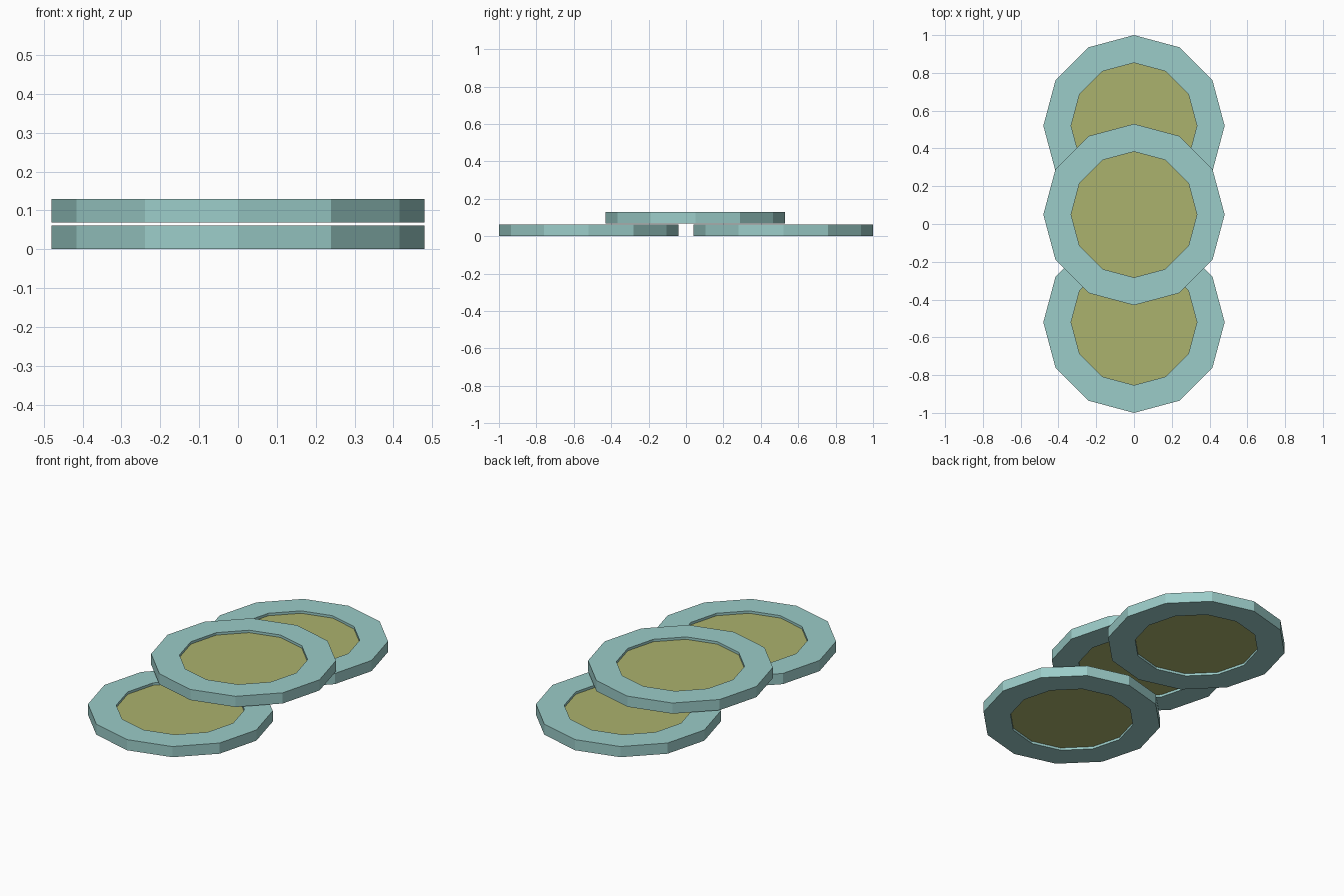
import bpy, bmesh, math

if "Cube" in bpy.data.objects:
    bpy.data.objects.remove(bpy.data.objects["Cube"])

SIDES = 12
R_OUT, R_IN = 0.48, 0.333
THICK, RECESS = 0.061, 0.014


def material(name, rgb):
    m = bpy.data.materials.new(name)
    m.diffuse_color = (*rgb, 1.0)
    m.use_nodes = True
    m.node_tree.nodes["Principled BSDF"].inputs["Base Color"].default_value = m.diffuse_color
    return m


teal = material("pale teal", (0.328, 0.604, 0.578))
olive = material("olive yellow", (0.407, 0.445, 0.153))


def finish(name, bm, mat, loc):
    bmesh.ops.recalc_face_normals(bm, faces=bm.faces)
    mesh = bpy.data.meshes.new(name)
    bm.to_mesh(mesh)
    bm.free()
    mesh.materials.append(mat)
    ob = bpy.data.objects.new(name, mesh)
    ob.location = loc
    bpy.context.collection.objects.link(ob)


def coin(name, y, z):
    # raised rim: rectangular section swept around the axis
    bm = bmesh.new()
    section = [(R_IN, 0), (R_OUT, 0), (R_OUT, THICK), (R_IN, THICK)]
    loops = []
    for i in range(SIDES):
        a = 2 * math.pi * i / SIDES
        loops.append([bm.verts.new((r * math.cos(a), r * math.sin(a), h))
                      for r, h in section])
    for i in range(SIDES):
        p, q = loops[i], loops[(i + 1) % SIDES]
        for k in range(4):
            n = (k + 1) % 4
            bm.faces.new((p[k], q[k], q[n], p[n]))
    finish(name + "_rim", bm, teal, (0, y, z))

    # recessed disc, sunk on both sides
    bm = bmesh.new()
    rings = []
    for h in (RECESS, THICK - RECESS):
        ring = [bm.verts.new((R_IN * math.cos(2 * math.pi * i / SIDES),
                              R_IN * math.sin(2 * math.pi * i / SIDES), h))
                for i in range(SIDES)]
        bm.faces.new(ring)
        rings.append(ring)
    bmesh.ops.recalc_face_normals(bm, faces=bm.faces)
    for f in bm.faces:
        up = f.calc_center_median().z > THICK / 2
        f.normal_update()
        if (f.normal.z > 0) != up:
            f.normal_flip()
    mesh = bpy.data.meshes.new(name + "_centre")
    bm.to_mesh(mesh)
    bm.free()
    mesh.materials.append(olive)
    ob = bpy.data.objects.new(name + "_centre", mesh)
    ob.location = (0, y, z)
    bpy.context.collection.objects.link(ob)


# two coins lying flat, a third resting across them
coin("front_coin", -0.52, 0.0)
coin("back_coin", 0.52, 0.0)
coin("top_coin", 0.05, 0.069)
